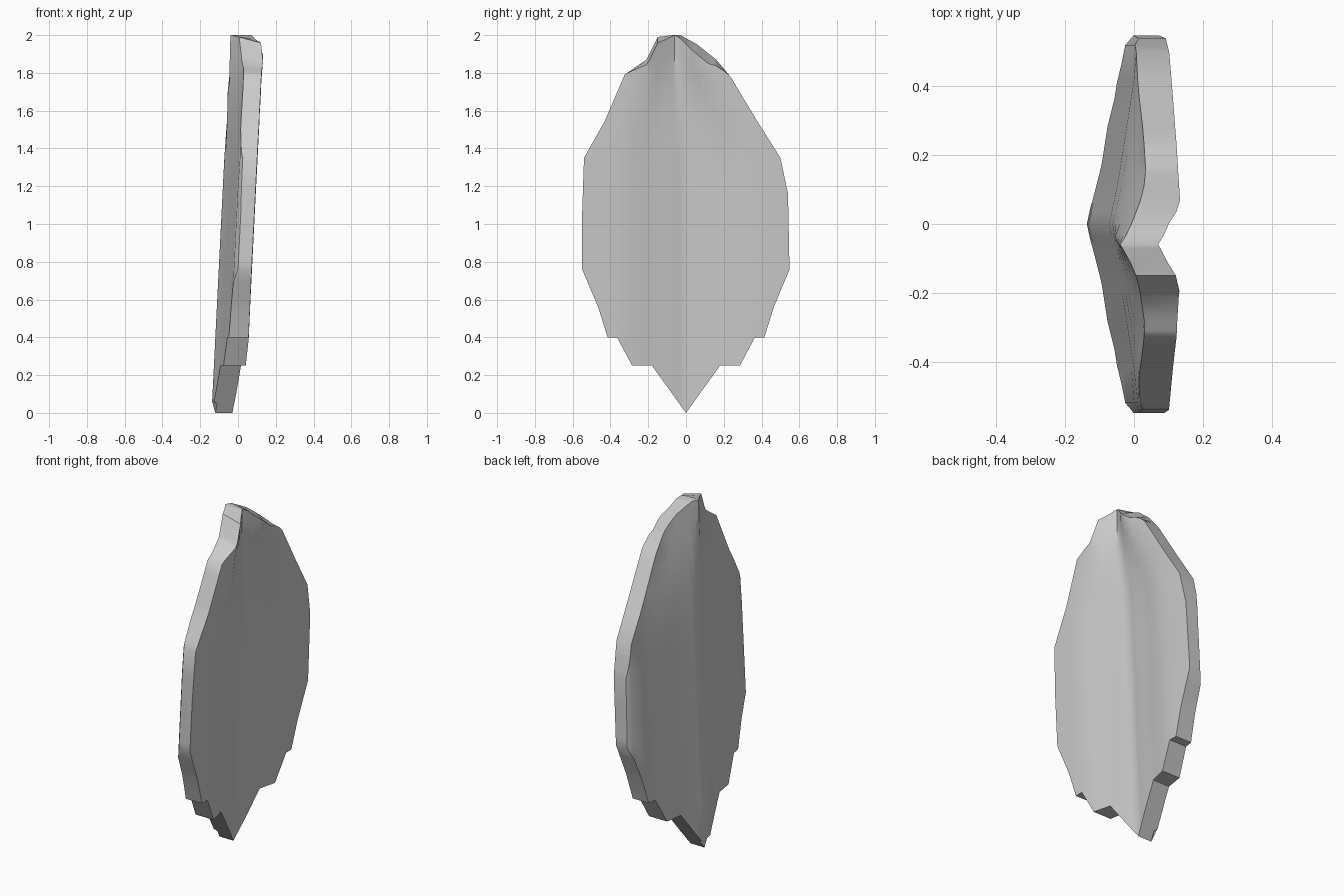
import bpy, bmesh, math
from mathutils import Vector

if "Cube" in bpy.data.objects:
    bpy.data.objects.remove(bpy.data.objects["Cube"])

# Leaf-shaped outline in (y, z)
RIGHT = [(0, 0), (.18, .25), (.285, .25), (.365, .40), (.415, .40), (.465, .56),
         (.548, .76), (.54, 1.16), (.5, 1.35), (.38, 1.54), (.235, 1.78),
         (.16, 1.87), (.06, 1.95), (-.03, 2.0)]
LEFT = [(-.07, 2.0), (-.15, 1.99), (-.21, 1.87), (-.325, 1.79), (-.43, 1.545),
        (-.54, 1.35), (-.55, 1.05), (-.55, .76), (-.465, .56), (-.415, .40),
        (-.365, .40), (-.285, .25), (-.18, .25)]

# Cross-sections: distance from the ridge -> x offset
OUTER = [(0, -.14), (.07, -.125), (.15, -.11), (.28, -.09), (.42, -.068), (.52, -.06), (.55, -.038)]
INNER = [(0, -.03), (.07, -.015), (.19, .005), (.28, .028), (.36, .037), (.55, .034)]


def interp(table, d):
    for (a, va), (b, vb) in zip(table, table[1:]):
        if d <= b:
            return va + (vb - va) * (d - a) / (b - a)
    return table[-1][1]


def surface_x(table, y, z):
    t = max(0, min(1, (z - 1.3) / .7))
    t = t * t * (3 - 2 * t)
    d = abs(y + .06 * t) / (1 - .65 * t)      # ridge shifts and narrows at the tip
    edge = interp(table, d)
    if abs(y) < .5:
        edge = interp(table, min(d, .52))
    return edge + .05 * z


bm = bmesh.new()
bm.faces.new([bm.verts.new((0, y, z)) for y, z in RIGHT + LEFT])


def cut(co, no):
    bmesh.ops.bisect_plane(bm, geom=bm.verts[:] + bm.edges[:] + bm.faces[:],
                           plane_co=co, plane_no=no, dist=1e-4)


# Divide the blank so it can be curved
for y in (0, .035, .07, .11, .15, .2, .28, .35, .42, .52):
    for s in ((1, -1) if y else (1,)):
        cut((0, s * y, 0), (0, 1, 0))
cut((0, -.06, 0), (0, 1, 0))
for z in (.06, .25, .4, .6, .8, 1, 1.2, 1.35, 1.5, 1.6, 1.7, 1.8, 1.9):
    cut((0, 0, z), (0, 0, 1))

# Give thickness, then bend both sides to their cross-sections
ext = bmesh.ops.extrude_face_region(bm, geom=bm.faces[:], use_keep_orig=True)
inner = {g for g in ext["geom"] if isinstance(g, bmesh.types.BMVert)}
for v in bm.verts:
    y, z = v.co.y, v.co.z
    v.co.x = surface_x(INNER if v in inner else OUTER, y, z)
    if v in inner:
        if z > 1.75:                          # inner rim dips beside the tip
            k = min(1, (z - 1.75) / .15)
            if -.06 < y < .24:
                v.co.z -= .055 * k * math.sin(math.pi * (y + .06) / .30)
            elif -.32 < y < -.06:
                v.co.z -= .035 * k * math.sin(math.pi * (-.06 - y) / .26)
    elif z < .05:
        v.co.x += .02                         # rounded lower point
bmesh.ops.recalc_face_normals(bm, faces=bm.faces[:])

mesh = bpy.data.meshes.new("shield_plate")
bm.to_mesh(mesh)
bm.free()
plate = bpy.data.objects.new("shield_plate", mesh)
bpy.context.collection.objects.link(plate)
bpy.context.view_layer.objects.active = plate
plate.select_set(True)
bpy.ops.object.shade_smooth_by_angle(angle=math.radians(35))
